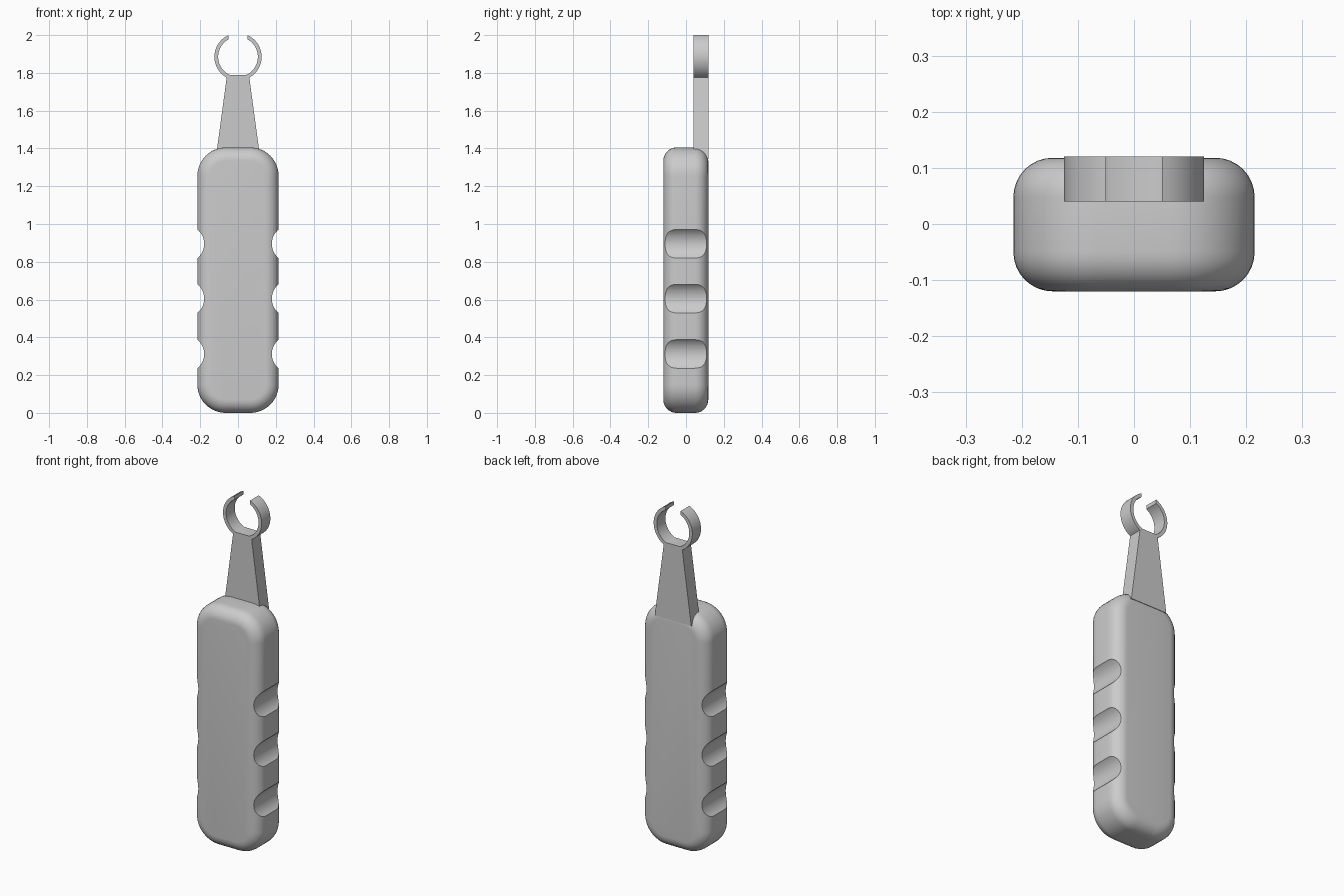
import bpy, bmesh
from math import sin, cos, pi, asin, sqrt

if "Cube" in bpy.data.objects:
    bpy.data.objects.remove(bpy.data.objects["Cube"])


def arc(cx, cz, r, a0, a1, n):
    """Points on an arc in the xz plane, angles measured from +x."""
    return [(cx + r * cos(a0 + (a1 - a0) * i / n),
             cz + r * sin(a0 + (a1 - a0) * i / n)) for i in range(n + 1)]


def extrude_profile(name, pts, y0, y1):
    """Solid made by extruding an xz profile from y0 to y1."""
    bm = bmesh.new()
    face = bm.faces.new([bm.verts.new((x, y0, z)) for x, z in pts])
    ext = bmesh.ops.extrude_face_region(bm, geom=[face])
    verts = [v for v in ext["geom"] if isinstance(v, bmesh.types.BMVert)]
    bmesh.ops.translate(bm, verts=verts, vec=(0, y1 - y0, 0))
    bmesh.ops.recalc_face_normals(bm, faces=bm.faces)
    mesh = bpy.data.meshes.new(name)
    bm.to_mesh(mesh)
    bm.free()
    obj = bpy.data.objects.new(name, mesh)
    bpy.context.collection.objects.link(obj)
    return obj


def activate(obj):
    bpy.ops.object.select_all(action='DESELECT')
    obj.select_set(True)
    bpy.context.view_layer.objects.active = obj


# Handle: rounded rectangle with softened front and back rims
W, H, R = 0.215, 1.405, 0.15
outline = []
for k, (cx, cz) in enumerate([(W - R, H - R), (R - W, H - R), (R - W, R), (W - R, R)]):
    outline += arc(cx, cz, R, k * pi / 2, (k + 1) * pi / 2, 12)
handle = extrude_profile("handle", outline, -0.12, 0.118)
bevel = handle.modifiers.new("rim", 'BEVEL')
bevel.width, bevel.segments = 0.07, 8
bevel.limit_method, bevel.angle_limit = 'ANGLE', pi / 3
activate(handle)
bpy.ops.object.modifier_apply(modifier="rim")

# Finger grooves: three shallow cylindrical cuts on each side
groove_r, groove_depth = 0.098, 0.036
for side in (-1, 1):
    for z in (0.312, 0.605, 0.895):
        x = side * (W - groove_depth + groove_r)
        cutter = extrude_profile("groove_cutter", arc(x, z, groove_r, 0, 2 * pi, 48)[:-1], -0.3, 0.3)
        cutter.hide_render = True
        cut = handle.modifiers.new("groove", 'BOOLEAN')
        cut.operation, cut.solver, cut.object = 'DIFFERENCE', 'EXACT', cutter
        activate(handle)
        bpy.ops.object.modifier_apply(modifier="groove")
        bpy.data.objects.remove(cutter)

# Clip: tapered neck carrying an open ring
cz, ro, ri, gap, neck, floor = 1.885, 0.125, 0.105, 0.05, 0.06, 1.79
low_in = asin((floor - cz) / ri)
right = [(0.118, 1.345)]
right += arc(0, cz, ro, -pi / 2 + asin(neck / ro), pi / 2 - asin(gap / ro), 28)
right += arc(0, cz, ri, pi / 2 - asin(gap / ri), low_in, 28)
left = [(-x, z) for x, z in reversed(right)]
clip = extrude_profile("clip", right + left, 0.04, 0.12)

# Smooth rounded surfaces, crisp edges
for obj in (handle, clip):
    activate(obj)
    bpy.ops.object.shade_smooth_by_angle(angle=pi / 6)
